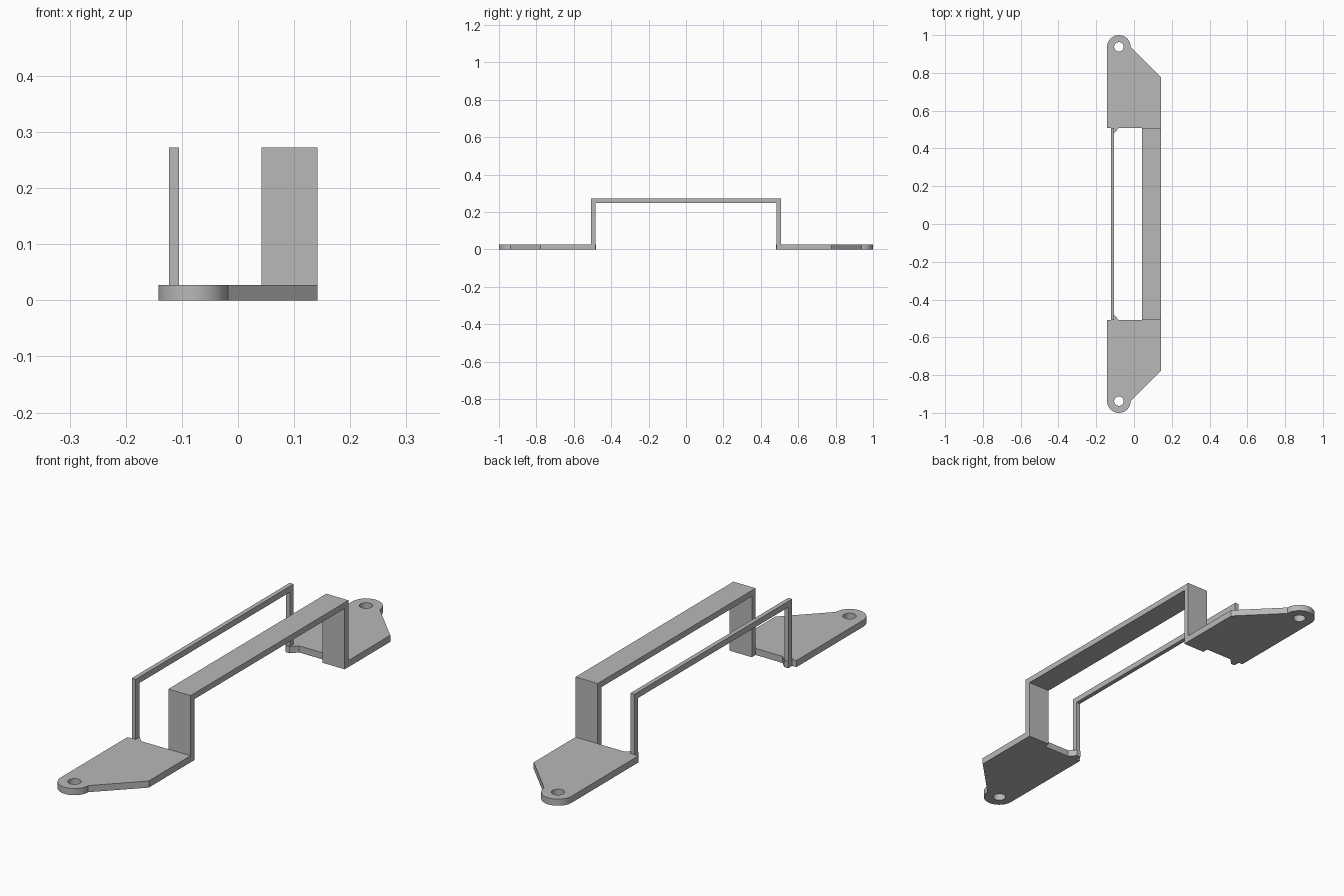
import bpy, bmesh
from math import cos, sin, pi, radians

old = bpy.data.objects.get("Cube")
if old:
    bpy.data.objects.remove(old)

grey = bpy.data.materials.new("plain_grey")
grey.use_nodes = True
grey.diffuse_color = (0.48, 0.48, 0.48, 1)
grey.node_tree.nodes["Principled BSDF"].inputs["Base Color"].default_value = (0.48, 0.48, 0.48, 1)

HALF_W = 0.142      # half width of the foot plates
THICK = 0.027       # foot plate thickness
LEG_OUT = 0.508     # outer face of the strap legs
STRAP = 0.024       # strap thickness
TOP = 0.272


def arc(cx, cy, r, start, end, steps):
    return [(cx + r * cos(start + (end - start) * i / steps),
             cy + r * sin(start + (end - start) * i / steps)) for i in range(steps + 1)]


def extrude_loops(name, loops, to_3d, offset):
    """Fill the outline (with optional holes) and extrude it by offset."""
    bm = bmesh.new()
    edges = []
    for loop in loops:
        verts = [bm.verts.new(to_3d(*p)) for p in loop]
        edges += [bm.edges.new((v, verts[i - 1])) for i, v in enumerate(verts)]
    bmesh.ops.triangle_fill(bm, use_beauty=True, edges=edges)
    res = bmesh.ops.extrude_face_region(bm, geom=bm.faces[:], use_keep_orig=True)
    moved = [g for g in res["geom"] if isinstance(g, bmesh.types.BMVert)]
    bmesh.ops.translate(bm, verts=moved, vec=offset)
    bmesh.ops.recalc_face_normals(bm, faces=bm.faces[:])
    bmesh.ops.dissolve_limit(bm, angle_limit=radians(1), verts=bm.verts[:], edges=bm.edges[:])
    mesh = bpy.data.meshes.new(name)
    bm.to_mesh(mesh)
    bm.free()
    mesh.materials.append(grey)
    obj = bpy.data.objects.new(name, mesh)
    bpy.context.collection.objects.link(obj)
    bpy.ops.object.select_all(action="DESELECT")
    obj.select_set(True)
    bpy.context.view_layer.objects.active = obj
    bpy.ops.object.shade_smooth_by_angle(angle=radians(30))
    return obj


# Foot plates: rounded ear with a screw hole, small chamfered tab under the thin strap
ear = (-0.08, 0.938)
outline = arc(*ear, 0.062, 0, pi, 32) + [
    (-HALF_W, LEG_OUT), (-0.123, LEG_OUT), (-0.123, 0.482), (-0.105, 0.482),
    (-0.08, LEG_OUT), (HALF_W, LEG_OUT), (HALF_W, 0.777)]
hole = arc(*ear, 0.025, 0, 2 * pi, 32)[:-1]
for side, label in ((1, "back"), (-1, "front")):
    extrude_loops(label + "_foot_plate", [outline, hole],
                  lambda x, y: (x, side * y, 0), (0, 0, THICK))

# Straps: a U-shaped arch swept across its width
inner = LEG_OUT - STRAP
arch = [(-LEG_OUT, 0), (-LEG_OUT, TOP), (LEG_OUT, TOP), (LEG_OUT, 0),
        (inner, 0), (inner, TOP - STRAP), (-inner, TOP - STRAP), (-inner, 0)]
for name, x0, x1 in (("thin_strap", -0.123, -0.105), ("wide_strap", 0.042, HALF_W)):
    extrude_loops(name, [arch], lambda y, z: (x0, y, z), (x1 - x0, 0, 0))
